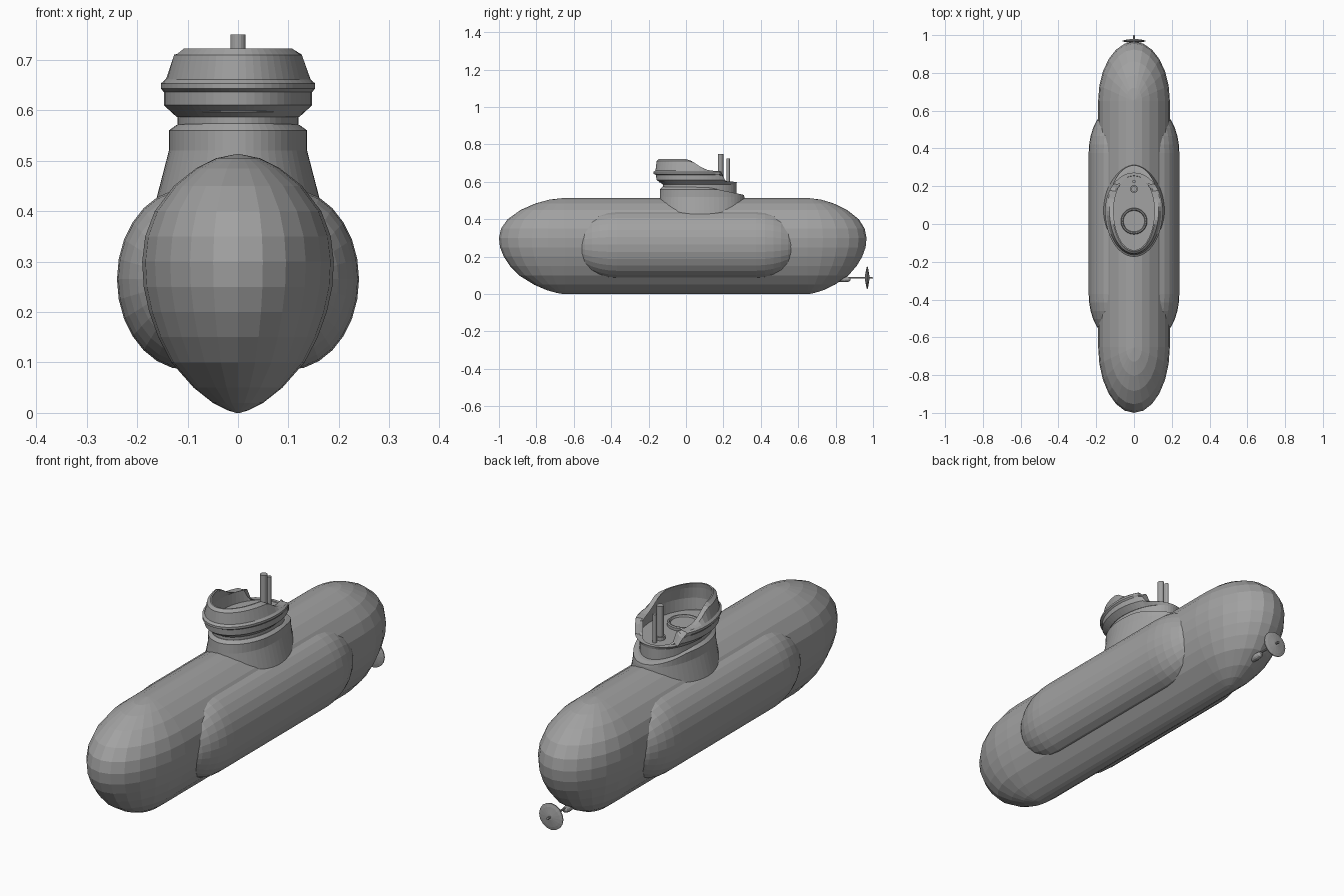
import bpy, bmesh, math
from mathutils import Matrix

if "Cube" in bpy.data.objects:
    bpy.data.objects.remove(bpy.data.objects["Cube"])

grey = bpy.data.materials.new("hull_grey")
grey.diffuse_color = (0.36, 0.36, 0.36, 1)
grey.use_nodes = True
grey.node_tree.nodes["Principled BSDF"].inputs["Base Color"].default_value = grey.diffuse_color


def finish(name, bm):
    bmesh.ops.remove_doubles(bm, verts=bm.verts[:], dist=1e-5)
    bmesh.ops.recalc_face_normals(bm, faces=bm.faces[:])
    me = bpy.data.meshes.new(name)
    bm.to_mesh(me)
    bm.free()
    me.materials.append(grey)
    ob = bpy.data.objects.new(name, me)
    bpy.context.collection.objects.link(ob)
    return ob


def loft(name, rings):
    """Skin a list of closed rings and cap both ends."""
    bm = bmesh.new()
    rows = [[bm.verts.new(p) for p in r] for r in rings]
    n = len(rows[0])
    for a, b in zip(rows, rows[1:]):
        for i in range(n):
            j = (i + 1) % n
            bm.faces.new((a[i], a[j], b[j], b[i]))
    bm.faces.new(rows[0])
    bm.faces.new(rows[-1])
    return finish(name, bm)


def rod(name, r, y, z0, z1, segs=16, x=0):
    bm = bmesh.new()
    bmesh.ops.create_cone(bm, cap_ends=True, segments=segs, radius1=r, radius2=r,
                          depth=z1 - z0, matrix=Matrix.Translation((x, y, (z0 + z1) / 2)))
    return finish(name, bm)


def lathe_y(name, profile, z, segs=20):
    """Turned part around a lengthwise axis; profile is (y, radius)."""
    return loft(name, [[(r * math.cos(2 * math.pi * i / segs), y,
                         z + r * math.sin(2 * math.pi * i / segs))
                        for i in range(segs)] for y, r in profile])


# Hull: stacked stadium rings, (height, half width)
def stadium(z, w, half=12):
    pts = []
    for i in range(half + 1):
        a = math.pi * i / half
        pts.append((w * math.cos(a), 0.65 + 1.66 * w * math.sin(a), z))
    for i in range(half + 1):
        a = math.pi * i / half
        pts.append((-w * math.cos(a), -0.65 - 1.842 * w * math.sin(a), z))
    return pts


hull = [(0, .004), (.005, .02), (.02, .05), (.05, .088), (.1, .132), (.15, .158),
        (.2, .176), (.25, .187), (.3, .19), (.35, .184), (.4, .165), (.45, .127),
        (.485, .083), (.505, .043), (.513, .004)]
loft("hull", [stadium(z, w) for z, w in hull])

# Side tanks: elliptical section along the hull with rounded ends
stations = []
for i in range(9):
    t = math.pi / 2 * i / 8
    stations.append((-0.37 - 0.24 * math.cos(t), max(math.sin(t), .01)))
stations += [(-y + .005, s) for y, s in reversed(stations)]
for side, label in ((-1, "left"), (1, "right")):
    loft(label + "_side_tank",
         [[(side * (0.1 + 0.14 * s * math.cos(2 * math.pi * k / 28)), y,
            0.265 + 0.18 * s * math.sin(2 * math.pi * k / 28)) for k in range(28)]
          for y, s in stations])


# Tower: egg-shaped rings with heights limited by a side profile
def egg(z, w, front, back, limit=None, n=56):
    mid = 0.07
    pts = []
    for i in range(n):
        a = 2 * math.pi * i / n
        c = math.cos(a)
        y = mid + c * ((back - mid) if c > 0 else (mid - front))
        pts.append((w * math.sin(a), y, min(z, limit(y)) if limit else z))
    return pts


def interp(table):
    def f(y):
        for (y0, z0), (y1, z1) in zip(table, table[1:]):
            if y <= y1:
                return z0 + (z1 - z0) * max(0, (y - y0) / (y1 - y0))
        return table[-1][1]
    return f


base_top = interp([(-.2, .575), (.12, .57), (.31, .53)])
loft("tower_base", [egg(.36, .175, -.145, .318), egg(.42, .163, -.145, .316),
                    egg(.52, .137, -.14, .312), egg(.56, .137, -.138, .31, base_top),
                    egg(.575, .122, -.125, .285, base_top)])
loft("tower_neck", [egg(.5, .12, -.122, .27), egg(.59, .12, -.122, .27)])

# Bridge tub: flared outside, lip around the front, swept rim, open inside
rim = interp([(-.2, .722), (0, .722), (.03, .712), (.07, .685), (.1, .668),
              (.13, .66), (.188, .657), (.205, .603), (.3, .598)])
tub = [(.587, .122, -.125, .27), (.61, .147, -.158, .272), (.636, .147, -.16, .272),
       (.643, .153, -.174, .272), (.653, .153, -.174, .272), (.661, .144, -.163, .27),
       (.71, .13, -.157, .268), (.722, .114, -.145, .262),
       (.722, .108, -.138, .258), (.70, .118, -.142, .256), (.65, .13, -.147, .256),
       (.597, .128, -.143, .254)]
loft("bridge_tub", [egg(*t, rim) for t in tub])

# Deck hatch with raised ring
rod("deck_hatch", .055, .015, .595, .606, 28)
loft("hatch_ring", [[((.064 + r) * math.cos(2 * math.pi * i / 28),
                      .015 + (.064 + r) * math.sin(2 * math.pi * i / 28), z)
                     for i in range(28)]
                    for r, z in ((.006, .595), (.006, .609), (.002, .613),
                                 (-.004, .613), (-.008, .603))])

# Periscopes
rod("periscope_collar", .021, .185, .59, .612)
rod("main_periscope", .015, .185, .59, .75)
rod("small_periscope", .009, .225, .59, .725, 12)

# Propeller with shaft and fairing
lathe_y("shaft_fairing", [(.78, .012), (.85, .016), (.87, .013), (.88, .006)], .079, 12)
lathe_y("propeller_shaft", [(.8, .005), (.995, .005), (1.0, .002)], .087, 10)
lathe_y("propeller_disc", [(.957, .012), (.963, .045), (.967, .06),
                           (.971, .06), (.975, .045), (.98, .012)], .087, 16)
